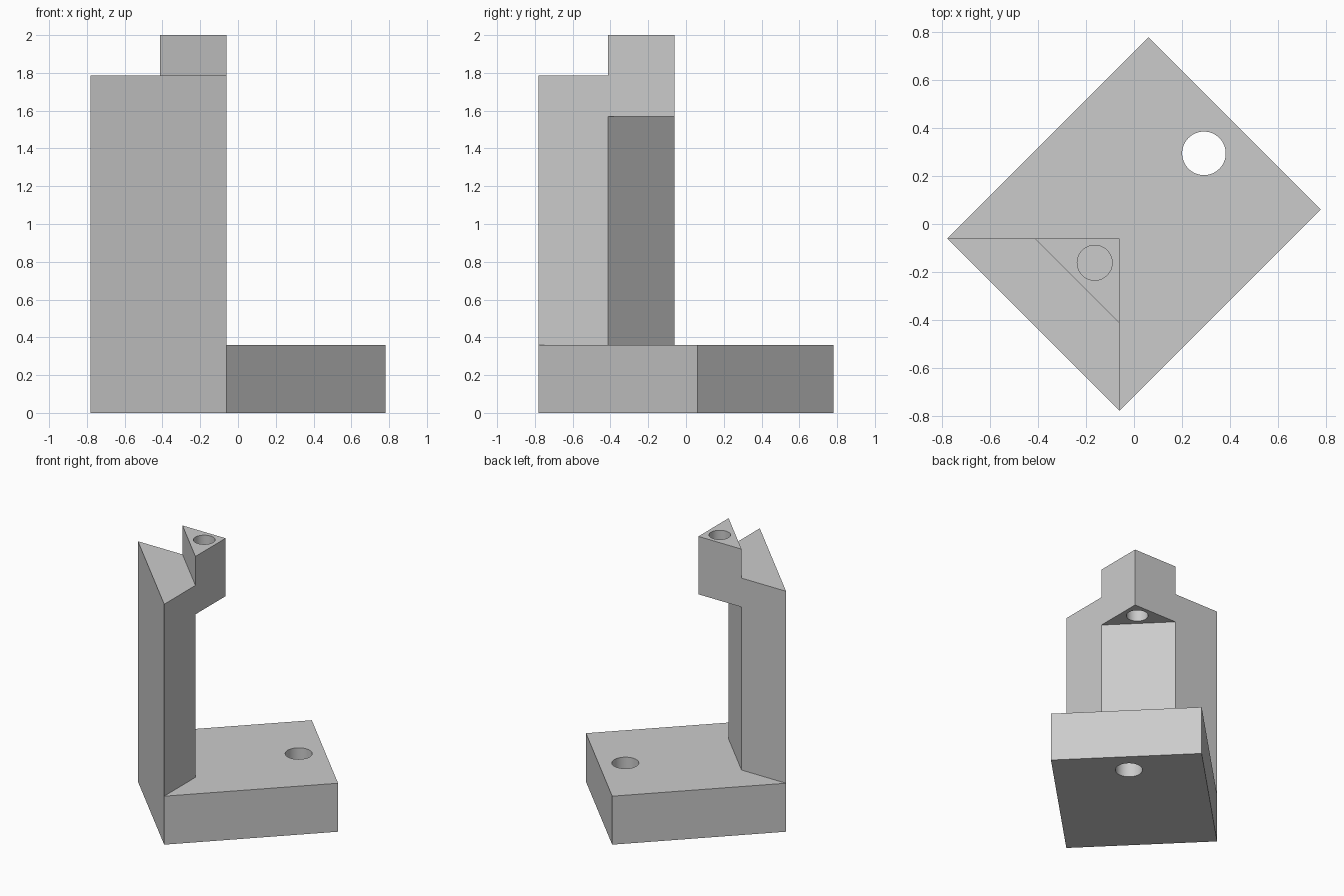
import bpy
import bmesh

cube = bpy.data.objects.get("Cube")
if cube:
    bpy.data.objects.remove(cube, do_unlink=True)

grey = bpy.data.materials.new("light_grey")
grey.use_nodes = True
grey.diffuse_color = (0.6, 0.6, 0.6, 1)
grey.node_tree.nodes["Principled BSDF"].inputs["Base Color"].default_value = (0.6, 0.6, 0.6, 1)


def prism(name, outline, bottom, top):
    """Extrude a flat outline upwards into a solid."""
    bm = bmesh.new()
    face = bm.faces.new([bm.verts.new((x, y, bottom)) for x, y in outline])
    raised = bmesh.ops.extrude_face_region(bm, geom=[face], use_keep_orig=True)["geom"]
    for v in raised:
        if isinstance(v, bmesh.types.BMVert):
            v.co.z = top
    bmesh.ops.recalc_face_normals(bm, faces=bm.faces)
    mesh = bpy.data.meshes.new(name)
    bm.to_mesh(mesh)
    bm.free()
    mesh.materials.append(grey)
    obj = bpy.data.objects.new(name, mesh)
    bpy.context.collection.objects.link(obj)
    return obj


def drill(name, x, y, radius, bottom, top):
    """Round cutter for a vertical hole."""
    bpy.ops.mesh.primitive_cylinder_add(vertices=64, radius=radius, depth=top - bottom,
                                        location=(x, y, (top + bottom) / 2))
    obj = bpy.context.object
    obj.name = name
    obj.hide_render = True
    obj.data.materials.append(grey)
    return obj


def combine(target, tool, operation):
    """Apply a boolean and discard the tool."""
    bpy.ops.object.select_all(action="DESELECT")
    bpy.context.view_layer.objects.active = target
    target.select_set(True)
    mod = target.modifiers.new(operation, "BOOLEAN")
    mod.operation = operation
    mod.solver = "EXACT"
    mod.object = tool
    bpy.ops.object.modifier_apply(modifier=mod.name)
    bpy.data.objects.remove(tool, do_unlink=True)


FAR, NEAR, INNER = 0.78, 0.06, 0.414
BASE_TOP, ARM_BOTTOM, POST_TOP, ARM_TOP = 0.36, 1.57, 1.785, 2.0

# Rectangular base turned diagonally
bracket = prism("bracket", [(-FAR, -NEAR), (-NEAR, -FAR), (FAR, NEAR), (NEAR, FAR)], 0, BASE_TOP)

# Upright post with tapered ends
post = prism("post", [(-FAR, -NEAR), (-NEAR, -FAR), (-NEAR, -INNER), (-INNER, -NEAR)],
             BASE_TOP, POST_TOP)

# Triangular overhanging arm
arm = prism("arm", [(-INNER, -NEAR), (-NEAR, -INNER), (-NEAR, -NEAR)], ARM_BOTTOM, ARM_TOP)

combine(post, arm, "UNION")
combine(bracket, post, "UNION")

# Vertical holes through the base and the arm
combine(bracket, drill("base_hole", 0.292, 0.295, 0.091, -0.1, 0.5), "DIFFERENCE")
combine(bracket, drill("arm_hole", -0.164, -0.162, 0.073, 1.4, 2.1), "DIFFERENCE")

bpy.ops.object.shade_smooth_by_angle(angle=0.5)
